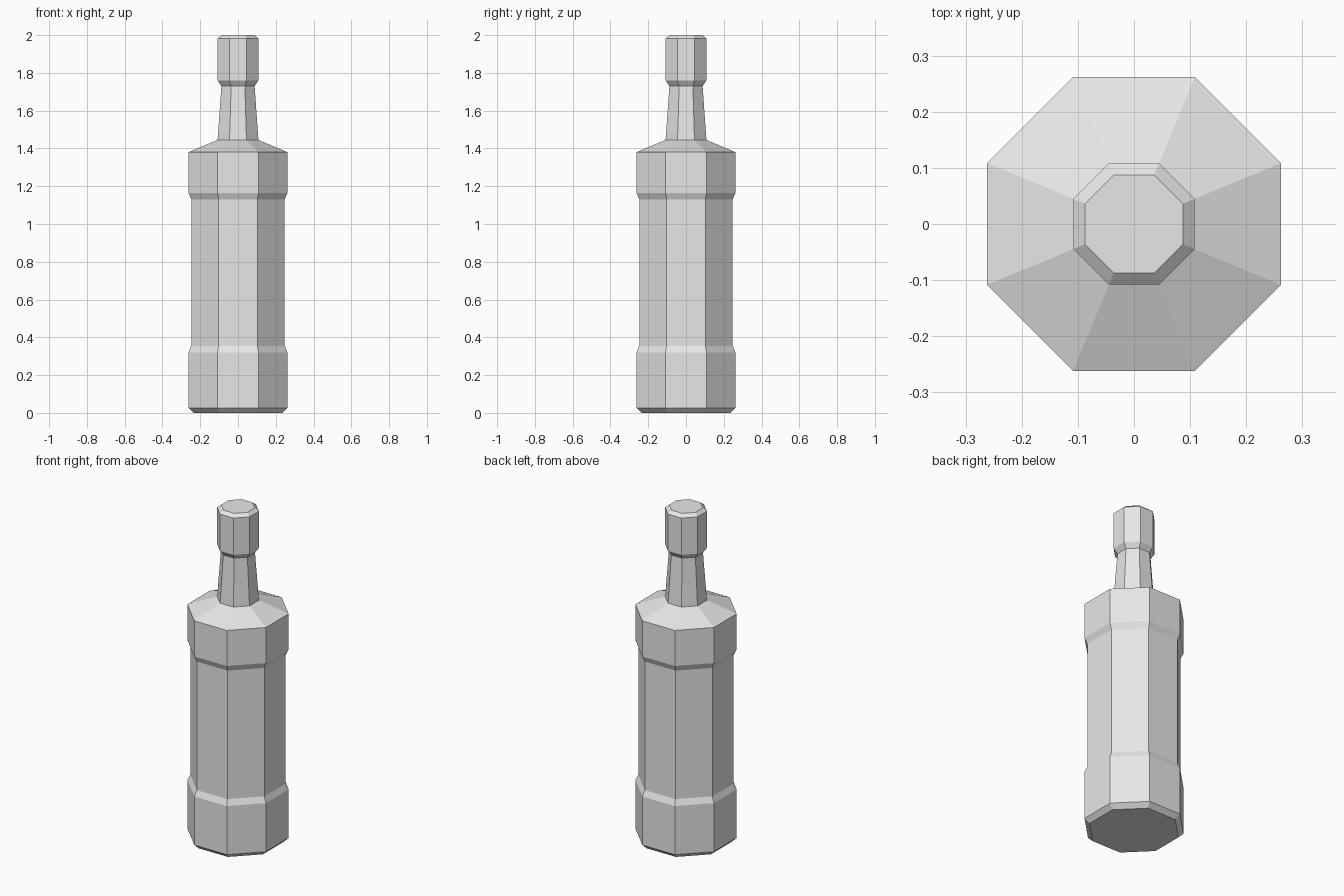
import bpy
import bmesh
from math import cos, sin, pi

SIDES = 8

cube = bpy.data.objects.get("Cube")
if cube:
    bpy.data.objects.remove(cube, do_unlink=True)

grey = bpy.data.materials.new("plain grey")
grey.use_nodes = True
colour = (0.8, 0.8, 0.8, 1)
grey.diffuse_color = colour
grey.node_tree.nodes["Principled BSDF"].inputs["Base Color"].default_value = colour


def octagonal_part(name, profile, cap_bottom=False, cap_top=False):
    """Stack octagon rings from (flat-side distance, height) pairs."""
    bm = bmesh.new()
    rings = []
    for flat, z in profile:
        r = flat / cos(pi / SIDES)
        angles = [(i + 0.5) * 2 * pi / SIDES for i in range(SIDES)]
        rings.append([bm.verts.new((r * cos(a), r * sin(a), z)) for a in angles])
    for low, high in zip(rings, rings[1:]):
        for i in range(SIDES):
            j = (i + 1) % SIDES
            bm.faces.new((low[i], low[j], high[j], high[i]))
    if cap_bottom:
        bm.faces.new(rings[0][::-1])
    if cap_top:
        bm.faces.new(rings[-1])
    mesh = bpy.data.meshes.new(name)
    bm.to_mesh(mesh)
    bm.free()
    mesh.materials.append(grey)
    obj = bpy.data.objects.new(name, mesh)
    bpy.context.collection.objects.link(obj)
    return obj


# Body: bevelled foot, recessed middle, raised collar and sloping shoulder
octagonal_part("bottle_body", [
    (0.235, 0), (0.262, 0.027), (0.262, 0.32), (0.247, 0.355),
    (0.247, 1.13), (0.262, 1.165), (0.262, 1.38), (0.108, 1.445),
], cap_bottom=True)

# Neck: tapers up to the underside of the cap
octagonal_part("bottle_neck", [(0.108, 1.445), (0.088, 1.73)])

# Cap: flared underside and bevelled top
octagonal_part("bottle_cap", [
    (0.088, 1.73), (0.108, 1.76), (0.108, 1.982), (0.087, 2),
], cap_top=True)
